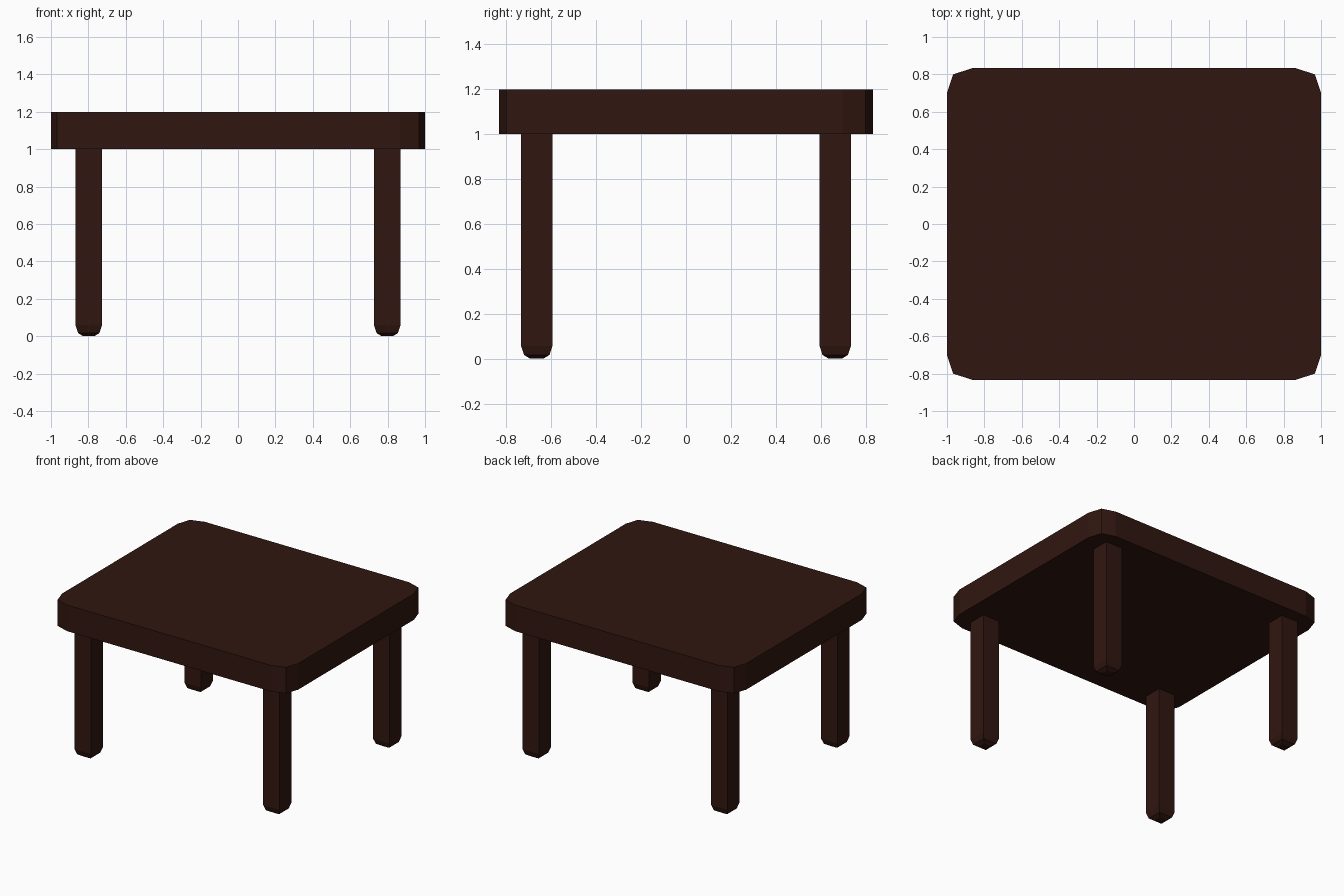
import bpy, bmesh

if "Cube" in bpy.data.objects:
    bpy.data.objects.remove(bpy.data.objects["Cube"])

wood = bpy.data.materials.new("dark_wood")
wood.diffuse_color = (0.03, 0.008, 0.005, 1)
wood.use_nodes = True
wood.node_tree.nodes["Principled BSDF"].inputs["Base Color"].default_value = wood.diffuse_color


def loft(name, rings, location=(0, 0, 0)):
    """Closed solid through equal-length rings of points, bottom to top."""
    bm = bmesh.new()
    loops = [[bm.verts.new(p) for p in ring] for ring in rings]
    n = len(loops[0])
    for a, b in zip(loops, loops[1:]):
        for i in range(n):
            j = (i + 1) % n
            bm.faces.new((a[i], a[j], b[j], b[i]))
    bm.faces.new(loops[0][::-1])
    bm.faces.new(loops[-1])
    bmesh.ops.recalc_face_normals(bm, faces=bm.faces)
    mesh = bpy.data.meshes.new(name)
    bm.to_mesh(mesh)
    bm.free()
    mesh.materials.append(wood)
    obj = bpy.data.objects.new(name, mesh)
    obj.location = location
    bpy.context.collection.objects.link(obj)
    return obj


# Table top: slab with two-step faceted corners
corner = [(1.0, 0.70), (0.967, 0.80), (0.865, 0.833)]
outline = []
for sx, sy in ((1, 1), (-1, 1), (-1, -1), (1, -1)):
    pts = corner if sx * sy > 0 else corner[::-1]
    outline += [(sx * x, sy * y) for x, y in pts]
loft("table_top", [[(x, y, z) for x, y in outline] for z in (1.0, 1.2)])

# Legs: square posts with bevelled feet
profile = [(0.03, 0.0), (0.057, 0.017), (0.07, 0.057), (0.07, 1.0)]
square = ((1, 1), (-1, 1), (-1, -1), (1, -1))
for side, sx in (("left", -1), ("right", 1)):
    for end, sy in (("front", -1), ("back", 1)):
        rings = [[(h * x, h * y, z) for x, y in square] for h, z in profile]
        loft(f"{end}_{side}_leg", rings, (sx * 0.798, sy * 0.665, 0))
